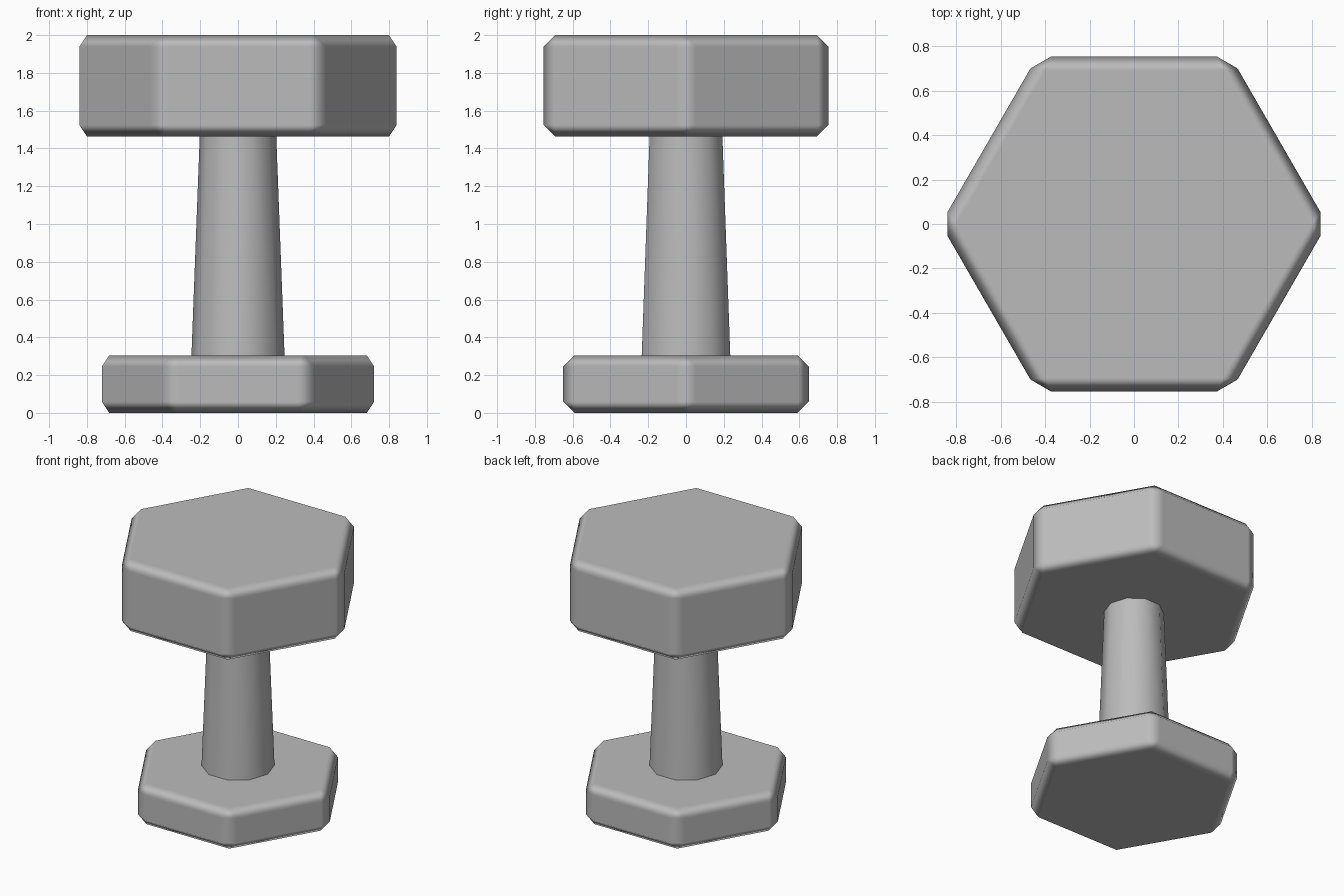
import bpy
import math

default = bpy.data.objects.get("Cube")
if default:
    bpy.data.objects.remove(default, do_unlink=True)

# Single grey finish
grey = bpy.data.materials.new("plain_grey")
grey.use_nodes = True
colour = (0.5, 0.5, 0.5, 1.0)
grey.diffuse_color = colour
grey.node_tree.nodes["Principled BSDF"].inputs["Base Color"].default_value = colour


def prism(name, sides, r_low, r_high, z_low, z_high, bevel=0.0):
    """Upright prism or frustum with a corner on the x axis."""
    bpy.ops.mesh.primitive_cone_add(
        vertices=sides, radius1=r_low, radius2=r_high, depth=z_high - z_low,
        location=(0, 0, (z_low + z_high) / 2))
    obj = bpy.context.object
    obj.name = name
    # Primitive corners start on +y, so turn one onto +x
    obj.rotation_euler.z = math.pi / 2
    bpy.ops.object.transform_apply(location=False, rotation=True, scale=False)
    obj.data.materials.clear()
    obj.data.materials.append(grey)
    if bevel:
        bpy.ops.object.shade_smooth()
        chamfer = obj.modifiers.new("Chamfer", 'BEVEL')
        chamfer.width = bevel
        chamfer.segments = 1
        chamfer.harden_normals = True
    else:
        bpy.ops.object.shade_smooth_by_angle(angle=math.radians(50))
    return obj


# Hexagonal foot and head, joined by a tapered ten-sided column
prism("base", 6, 0.751, 0.751, 0.0, 0.305, 0.06)
prism("head", 6, 0.871, 0.871, 1.463, 2.0, 0.062)
prism("column", 10, 0.247, 0.202, 0.29, 1.48)
